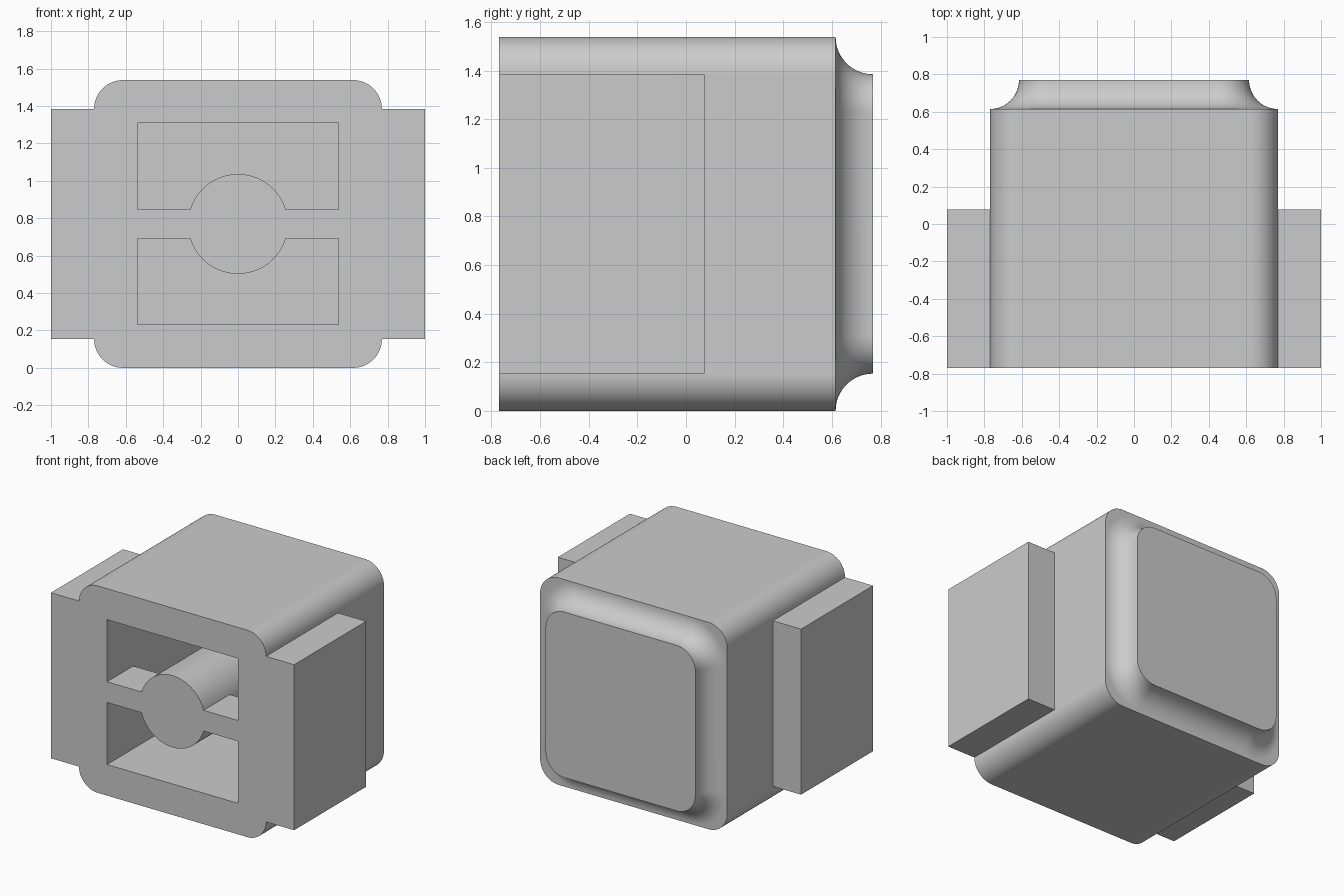
import bpy
import bmesh
from math import sin, cos, pi
from mathutils import Matrix

default = bpy.data.objects.get("Cube")
if default:
    bpy.data.objects.remove(default)

UNIT = 2 / 26                # base module of the part
MID = 10 * UNIT              # height of the centre axis
FRONT, SHOULDER, BACK = -MID, 8 * UNIT, MID
STEPS = 16

grey = bpy.data.materials.new("light grey")
grey.use_nodes = True
grey.diffuse_color = (0.6, 0.6, 0.6, 1)
grey.node_tree.nodes["Principled BSDF"].inputs["Base Color"].default_value = (0.6, 0.6, 0.6, 1)


def add_object(name, bm):
    bmesh.ops.recalc_face_normals(bm, faces=bm.faces)
    mesh = bpy.data.meshes.new(name)
    bm.to_mesh(mesh)
    bm.free()
    mesh.materials.append(grey)
    obj = bpy.data.objects.new(name, mesh)
    bpy.context.collection.objects.link(obj)
    return obj


def box(name, low, high):
    bm = bmesh.new()
    bmesh.ops.create_cube(bm, size=1)
    for v in bm.verts:
        v.co = [a if c < 0 else b for c, a, b in zip(v.co, low, high)]
    return add_object(name, bm)


def combine(target, tool, operation):
    """Apply a boolean and remove the tool."""
    tool.hide_render = True
    mod = target.modifiers.new(operation, "BOOLEAN")
    mod.operation, mod.solver, mod.object = operation, "EXACT", tool
    bpy.context.view_layer.update()
    graph = bpy.context.evaluated_depsgraph_get()
    result = bpy.data.meshes.new_from_object(target.evaluated_get(graph))
    target.modifiers.clear()
    target.data = result
    bpy.data.objects.remove(tool)


def rounded_ring(bm, half, radius, y):
    """Rounded square in the xz plane."""
    ring = []
    for corner in range(4):
        for i in range(STEPS + 1):
            a = (corner + i / STEPS) * pi / 2
            sx = 1 if corner in (0, 3) else -1
            sz = 1 if corner < 2 else -1
            c = half - radius
            ring.append(bm.verts.new((sx * c + radius * cos(a), y,
                                      MID + sz * c + radius * sin(a))))
    return ring


# Body with rounded long edges and a coved boss on the back
bm = bmesh.new()
r = 2 * UNIT
rings = [rounded_ring(bm, MID, r, FRONT), rounded_ring(bm, MID, r, SHOULDER)]
for i in range(STEPS + 1):
    a = i / STEPS * pi / 2
    offset = r * (1 - sin(a)) * 0.99
    rings.append(rounded_ring(bm, 8 * UNIT + offset, r + offset, SHOULDER + r * (1 - cos(a))))
for a, b in zip(rings, rings[1:]):
    for i in range(len(a)):
        j = (i + 1) % len(a)
        bm.faces.new((a[i], a[j], b[j], b[i]))
bm.faces.new(rings[0])
bm.faces.new(rings[-1])
body = add_object("body", bm)

# Side blocks, flush with the front
for side in (-1, 1):
    x1, x2 = sorted((side * 9 * UNIT, side * 13 * UNIT))
    block = box("side_block", (x1, FRONT, 2 * UNIT), (x2, UNIT, 18 * UNIT))
    combine(body, block, "UNION")

# Hollow that leaves the centre post and short cross bar standing
hollow = box("hollow", (-7 * UNIT, FRONT - 0.1, 3 * UNIT), (7 * UNIT, 6 * UNIT, 17 * UNIT))
bm = bmesh.new()
bmesh.ops.create_cone(bm, cap_ends=True, segments=64, radius1=0.267, radius2=0.267, depth=3,
                      matrix=Matrix.Translation((0, 0, MID)) @ Matrix.Rotation(pi / 2, 4, "X"))
combine(hollow, add_object("post", bm), "DIFFERENCE")
bar = box("cross_bar", (-1, FRONT - 0.3, 9 * UNIT), (1, FRONT + 4 * UNIT, 11 * UNIT))
combine(hollow, bar, "DIFFERENCE")
combine(body, hollow, "DIFFERENCE")

# Smooth rounds with crisp edges
bpy.ops.object.select_all(action="DESELECT")
body.select_set(True)
bpy.context.view_layer.objects.active = body
bpy.ops.object.shade_smooth_by_angle(angle=pi / 6)
weighted = body.modifiers.new("even_shading", "WEIGHTED_NORMAL")
weighted.keep_sharp = True
